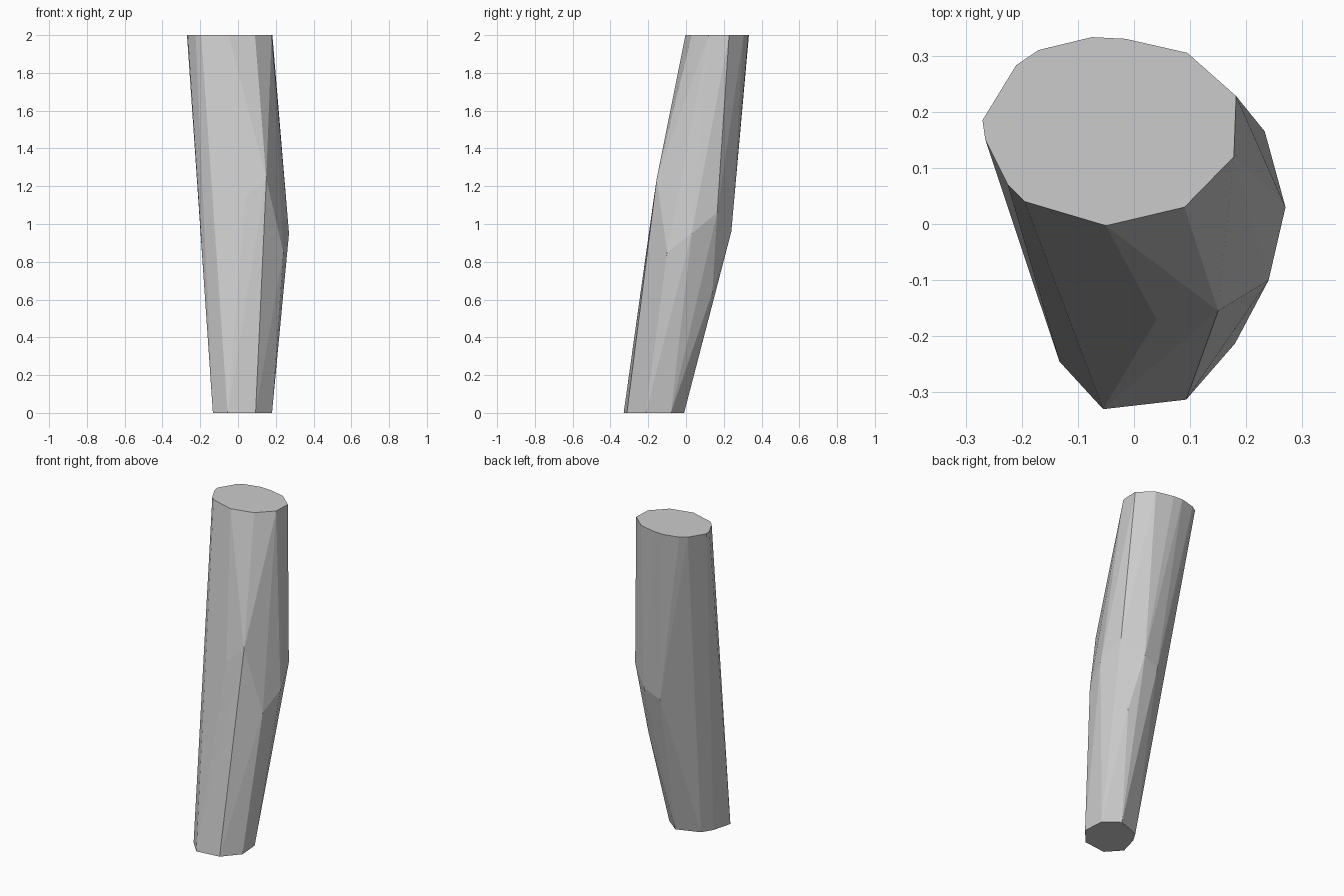
import bpy, bmesh

cube = bpy.data.objects.get("Cube")
if cube:
    bpy.data.objects.remove(cube, do_unlink=True)

# Plain grey material
grey = bpy.data.materials.new("plain_grey")
grey.use_nodes = True
colour = (0.6, 0.6, 0.6, 1)
grey.diffuse_color = colour
grey.node_tree.nodes["Principled BSDF"].inputs["Base Color"].default_value = colour

# Outlines of the flat ends
top_end = [(-.27, .185), (-.265, .15), (-.225, .07), (-.195, .04), (-.05, -.003),
           (.09, .03), (.178, .12), (.182, .228), (.095, .305), (-.015, .33),
           (-.075, .333), (-.17, .31), (-.21, .283)]
bottom_end = [(-.133, -.245), (-.055, -.33), (.093, -.313), (.18, -.213),
              (.17, -.08), (.08, -.01), (-.06, -.06), (-.1, -.125)]

# Corners of the bulge at mid height
bulge = [(.27, .03, .95), (.233, .165, 1.06), (.24, -.1, .85), (.15, -.155, 1.24),
         (.04, -.17, 1.14), (.12, .24, .96), (.02, .225, .91), (.16, .14, .64)]

# Faceted limb wrapped around the ends and the bulge
bm = bmesh.new()
for x, y in top_end:
    bm.verts.new((x, y, 2))
for x, y in bottom_end:
    bm.verts.new((x, y, 0))
for corner in bulge:
    bm.verts.new(corner)
hull = bmesh.ops.convex_hull(bm, input=bm.verts[:])
loose = {v for v in hull["geom_interior"] + hull["geom_unused"]
         if isinstance(v, bmesh.types.BMVert)}
bmesh.ops.delete(bm, geom=list(loose), context="VERTS")
bmesh.ops.dissolve_limit(bm, angle_limit=0.01, verts=bm.verts[:], edges=bm.edges[:])
bmesh.ops.recalc_face_normals(bm, faces=bm.faces[:])

mesh = bpy.data.meshes.new("faceted_limb")
bm.to_mesh(mesh)
bm.free()
mesh.materials.append(grey)
limb = bpy.data.objects.new("faceted_limb", mesh)
bpy.context.collection.objects.link(limb)
